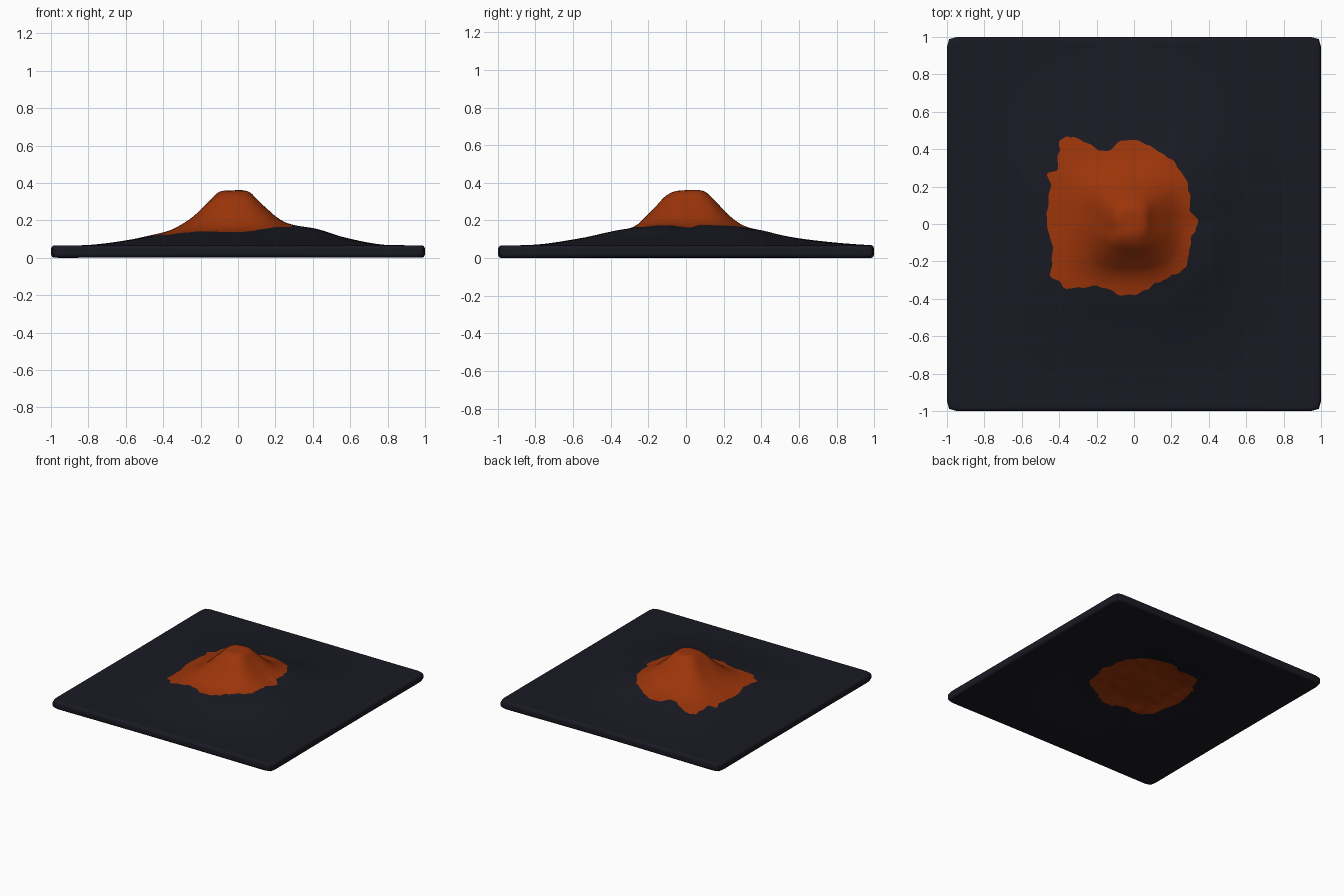
import bpy, bmesh, math
from mathutils import noise, Vector

if "Cube" in bpy.data.objects:
    bpy.data.objects.remove(bpy.data.objects["Cube"])

T = 0.065            # sheet thickness
CX, CY = -0.02, 0.02  # summit position
N = 240              # angular divisions

# mound profiles: shared radii, and heights towards each compass side
RAD = [0, .08, .13, .18, .23, .28, .35, .45, .60, .80, 1.0, 1.6]
EAST = [.36, .350, .302, .258, .215, .184, .164, .148, .106, .070, .067, .066]
WEST = [.36, .355, .310, .258, .213, .180, .146, .119, .090, .067, .066, .066]
NORTH = [.36, .352, .310, .256, .208, .174, .146, .126, .102, .080, .068, .066]
SOUTH = [.36, .357, .330, .275, .222, .176, .146, .130, .102, .073, .067, .066]

# ragged edge of the lava: angle (degrees), radius
EDGE = [(0, .34), (15, .31), (30, .34), (45, .37), (60, .40), (70, .41), (80, .43),
        (90, .45), (100, .45), (108, .41), (115, .43), (120, .49), (125, .57),
        (128, .60), (132, .60), (136, .55), (145, .50), (150, .53), (155, .49),
        (165, .475), (180, .465), (195, .45), (205, .48), (212, .53), (218, .50),
        (222, .51), (230, .44), (240, .38), (250, .37), (262, .385), (270, .38),
        (280, .355), (290, .34), (305, .345), (320, .36), (330, .335), (345, .32),
        (355, .33), (360, .34)]


def curve(xs, ys, x):
    """Smooth cubic interpolation through the points."""
    n = len(xs)
    x = min(max(x, xs[0]), xs[-1])
    i = next((k for k in range(n - 1) if x <= xs[k + 1]), n - 2)

    def slope(k):
        if k == 0:
            return 0
        j = min(k + 1, n - 1)
        return (ys[j] - ys[k - 1]) / (xs[j] - xs[k - 1])
    h = xs[i + 1] - xs[i]
    t = (x - xs[i]) / h
    return ((2*t**3 - 3*t*t + 1) * ys[i] + (t**3 - 2*t*t + t) * h * slope(i)
            + (3*t*t - 2*t**3) * ys[i + 1] + (t**3 - t*t) * h * slope(i + 1))


def height(x, y):
    dx, dy = x - CX, y - CY
    r = math.hypot(dx, dy)
    c, s = (dx / r, dy / r) if r > 1e-6 else (1.0, 0.0)
    diag = (2 * s * c)**2
    q = r * (1 - .10 * diag)   # slightly four-sided cone
    z = c*c * curve(RAD, EAST if c > 0 else WEST, q)
    z += s*s * curve(RAD, NORTH if s > 0 else SOUTH, q)
    # shoulder on the east diagonals
    z += .015 * math.exp(-((r - .42) / .15)**2) * max(0, c) * math.sqrt(diag)
    # gully beside the summit and slight unevenness on the slopes
    z -= .012 * math.exp(-((x + .11)**2 + (y + .03)**2) / .002)
    z += .005 * noise.noise(Vector((x * 7, y * 7, 3))) * math.exp(-(r / .5)**4)
    return z


def under(x, y):
    """Underside: follows the slopes, then levels off below the cone."""
    z = height(x, y) - T
    cap = .095 + .012 * noise.noise(Vector((x * 9, y * 9, 8)))
    k = .012
    z = -k * math.log(math.exp(-z / k) + math.exp(-cap / k))   # smooth minimum
    return max(0, z)


def lava_edge(a):
    d = math.degrees(a) % 360
    for (a0, r0), (a1, r1) in zip(EDGE, EDGE[1:]):
        if d <= a1:
            t = (d - a0) / (a1 - a0)
            t = t * t * (3 - 2 * t)
            wob = .014 * noise.noise(Vector((math.cos(a) * 7, math.sin(a) * 7, 0)))
            return r0 + (r1 - r0) * t + wob


def lava_edge_below(a):
    b = lava_edge(a)
    return .93 * b if b < .45 else .4185 + (b - .45) * .4


def square_edge(a):
    p = 60   # square with small rounded corners
    return (abs(math.cos(a))**p + abs(math.sin(a))**p)**(-1 / p)


def material(name, col):
    m = bpy.data.materials.new(name)
    m.diffuse_color = (*col, 1)
    m.use_nodes = True
    m.node_tree.nodes["Principled BSDF"].inputs["Base Color"].default_value = m.diffuse_color
    return m


INNER, OUTER, ROUND, Q = 26, 30, 5, .022


def spoke(a):
    """Closed section along one direction: top, rounded rim, underside."""
    e = square_edge(a)
    ca, sa = math.cos(a), math.sin(a)

    def sheet(b, f):
        radii = [b * k / INNER for k in range(1, INNER + 1)]
        radii += [b + (e - Q - b) * k / OUTER for k in range(1, OUTER + 1)]
        return [Vector((r*ca, r*sa, f(r*ca, r*sa))) for r in radii]
    top = sheet(lava_edge(a), height)
    bottom = sheet(lava_edge_below(a), under)[::-1]
    zt, zb = top[-1].z, bottom[0].z
    rim = []
    for k in range(1, ROUND + 1):
        t = math.pi / 2 * k / ROUND
        rim.append((e - Q + Q * math.sin(t), zt - Q + Q * math.cos(t)))
    low = [(r, zb + zt - z) for r, z in reversed(rim)]
    return top + [Vector((r*ca, r*sa, z)) for r, z in rim + low] + bottom


# volcano sheet: spokes joined around the centre
bm = bmesh.new()
spokes = [[bm.verts.new(p) for p in spoke(2 * math.pi * i / N)] for i in range(N)]
peak = bm.verts.new((0, 0, height(0, 0)))
pit = bm.verts.new((0, 0, under(0, 0)))
count = len(spokes[0])
for i in range(N):
    s0, s1 = spokes[i], spokes[(i + 1) % N]
    bm.faces.new((peak, s0[0], s1[0])).material_index = 1
    bm.faces.new((pit, s1[-1], s0[-1])).material_index = 1
    for k in range(count - 1):
        f = bm.faces.new((s0[k], s0[k + 1], s1[k + 1], s1[k]))
        # lava covers the inner rings, above and below
        f.material_index = int(k < INNER - 1 or k >= count - INNER)
bmesh.ops.recalc_face_normals(bm, faces=bm.faces)
mesh = bpy.data.meshes.new("volcano_slab")
bm.to_mesh(mesh)
bm.free()
mesh.materials.append(material("dark_rock", (.010, .010, .017)))
mesh.materials.append(material("orange_lava", (.33, .035, .003)))
obj = bpy.data.objects.new("volcano_slab", mesh)
bpy.context.collection.objects.link(obj)
bpy.context.view_layer.objects.active = obj
obj.select_set(True)
bpy.ops.object.shade_smooth_by_angle(angle=math.radians(50))
